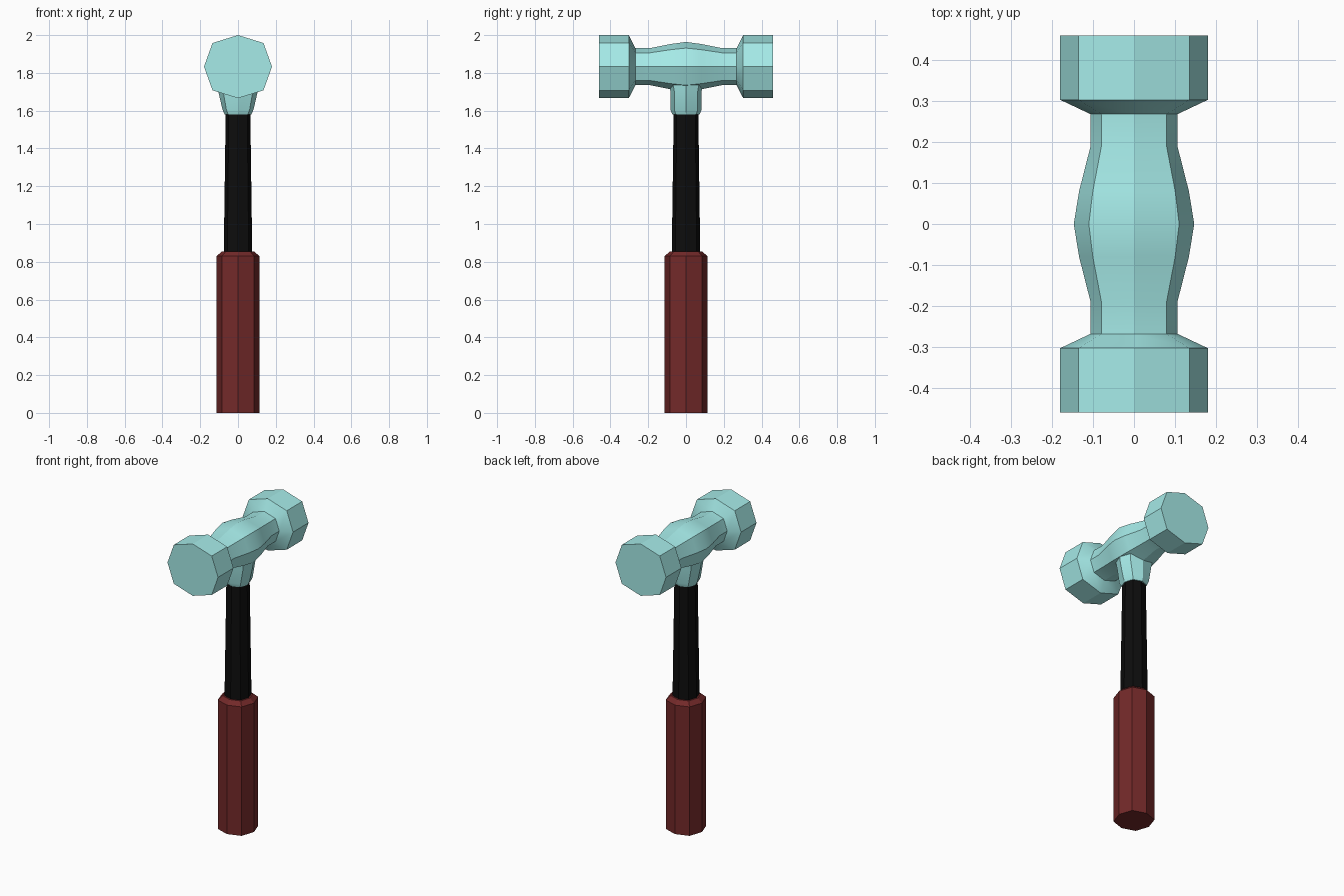
import bpy, bmesh
from math import radians
from mathutils import Vector

if "Cube" in bpy.data.objects:
    bpy.data.objects.remove(bpy.data.objects["Cube"])


def material(name, rgb):
    m = bpy.data.materials.new(name)
    m.diffuse_color = (*rgb, 1)
    m.use_nodes = True
    m.node_tree.nodes["Principled BSDF"].inputs["Base Color"].default_value = m.diffuse_color
    return m


def loft(name, sections, place, mat, bulge=0.75):
    """Skin 8-sided rings; each section is (position, half width, half depth)."""
    unit = [(1, 0), (bulge, bulge), (0, 1), (-bulge, bulge),
            (-1, 0), (-bulge, -bulge), (0, -1), (bulge, -bulge)]
    bm = bmesh.new()
    rings = [[bm.verts.new(place(u * a, v * b, t)) for u, v in unit]
             for t, a, b in sections]
    for r, s in zip(rings, rings[1:]):
        for i in range(8):
            j = (i + 1) % 8
            bm.faces.new((r[i], r[j], s[j], s[i]))
    bm.faces.new(rings[0])
    bm.faces.new(rings[-1])
    bmesh.ops.recalc_face_normals(bm, faces=bm.faces)
    me = bpy.data.meshes.new(name)
    bm.to_mesh(me)
    bm.free()
    ob = bpy.data.objects.new(name, me)
    me.materials.append(mat)
    bpy.context.collection.objects.link(ob)
    bpy.ops.object.select_all(action='DESELECT')
    ob.select_set(True)
    bpy.context.view_layer.objects.active = ob
    bpy.ops.object.shade_smooth_by_angle(angle=radians(25))
    return ob


def upright(u, v, t):
    return Vector((u, v, t))


def along_y(u, v, t):
    return Vector((u, t, 1.833 + v))


steel = material("pale_steel", (0.38, 0.83, 0.81))
black = material("black_shaft", (0.004, 0.004, 0.004))
red = material("red_grip", (0.17, 0.022, 0.022))

# Head: half profile from the face to the middle, mirrored to the other side
half = [(-0.46, 0.18, 0.167), (-0.303, 0.18, 0.167), (-0.268, 0.106, 0.098),
        (-0.19, 0.106, 0.098), (-0.08, 0.134, 0.12)]
head = half + [(0, 0.147, 0.131)] + [(-t, a, b) for t, a, b in reversed(half)]
loft("hammer_head", head, along_y, steel)

# Socket below the head that holds the shaft
loft("head_socket", [(1.58, 0.07, 0.072), (1.605, 0.082, 0.082),
                     (1.70, 0.104, 0.082), (1.78, 0.115, 0.10)], upright, steel)

# Shaft and grip
loft("shaft", [(0.80, 0.076, 0.076), (1.60, 0.065, 0.065)], upright, black)
loft("grip", [(0, 0.113, 0.113), (0.83, 0.113, 0.113), (0.855, 0.085, 0.085)],
     upright, red)
